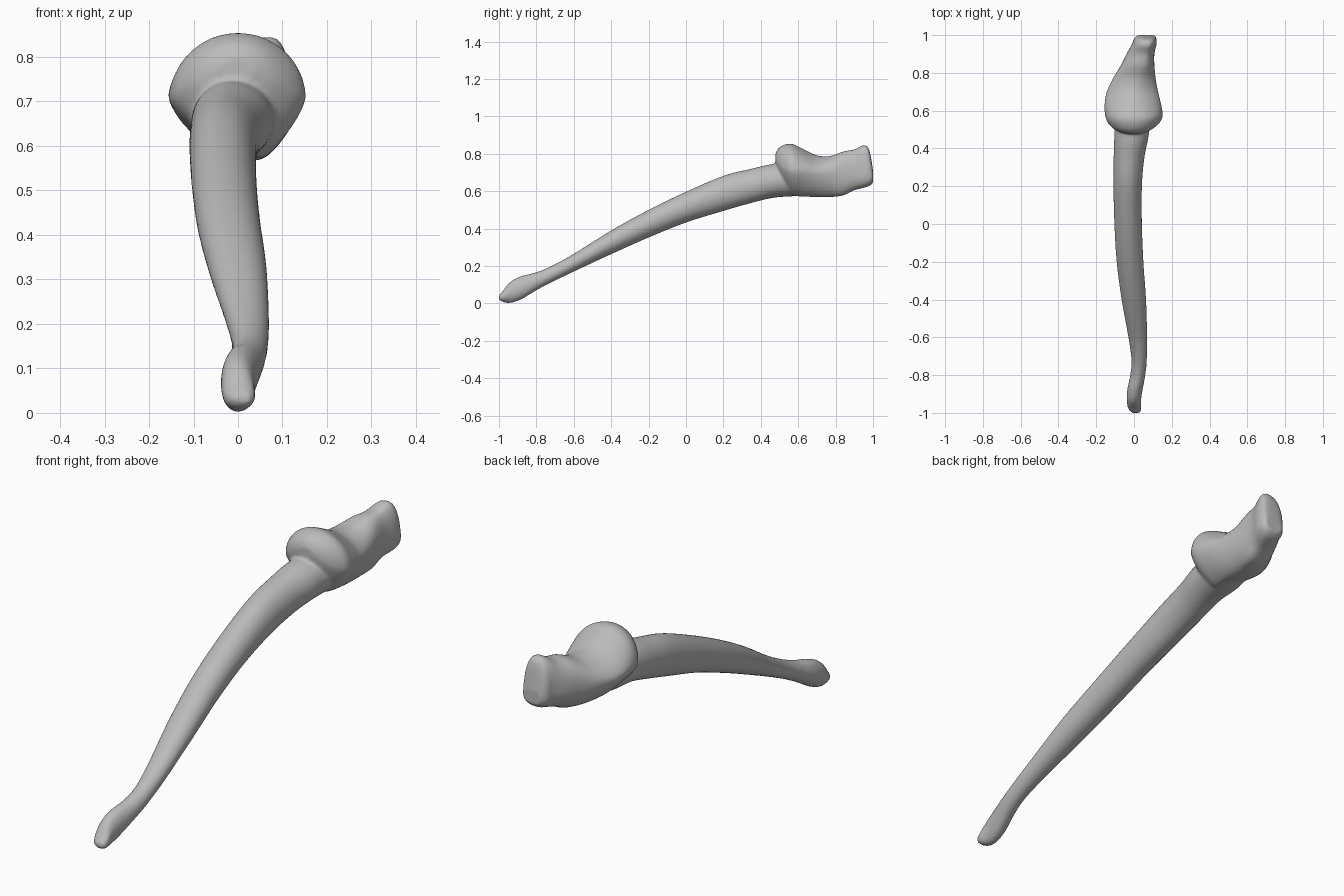
import bpy
import math

# Remove the default object
cube = bpy.data.objects.get("Cube")
if cube:
    bpy.data.objects.remove(cube)

SIDES = 40
STEPS = 6

bone = bpy.data.materials.new("bone_grey")
bone.use_nodes = True
grey = (0.5, 0.5, 0.5, 1)
bone.diffuse_color = grey
bone.node_tree.nodes["Principled BSDF"].inputs["Base Color"].default_value = grey


def spline(a, b, c, d, t):
    """Smooth value between b and c."""
    return b + t * (c - a + t * (2*a - 5*b + 4*c - d + t * (3*(b - c) + d - a))) / 2


def refine(rows):
    """Fill in smooth in-between cross-sections."""
    fine = []
    for i in range(len(rows) - 1):
        four = [rows[max(0, min(len(rows) - 1, i + k))] for k in (-1, 0, 1, 2)]
        for s in range(STEPS):
            fine.append([spline(*v, s / STEPS) for v in zip(*four)])
    return fine + [list(rows[-1])]


def ring(y, left, right, side, top_x, top, low_x, low, p_top, p_low):
    """One closed cross-section made of four rounded quarters."""
    points = []
    for i in range(SIDES):
        a = math.tau * i / SIDES
        c, s = math.cos(a), math.sin(a)
        p = p_top if s >= 0 else p_low
        mid, end = (top_x, top) if s >= 0 else (low_x, low)
        reach = (right if c >= 0 else left) - mid
        points.append((mid + reach * abs(c) ** (2 / p), y,
                       side + (end - side) * abs(s) ** (2 / p)))
    return points


def loft(name, rows):
    verts = [v for row in refine(rows) for v in ring(*row)]
    count = len(verts) // SIDES
    faces = [(r * SIDES + i, r * SIDES + (i + 1) % SIDES,
              (r + 1) * SIDES + (i + 1) % SIDES, (r + 1) * SIDES + i)
             for r in range(count - 1) for i in range(SIDES)]
    faces.append(tuple(reversed(range(SIDES))))
    faces.append(tuple(range(len(verts) - SIDES, len(verts))))
    mesh = bpy.data.meshes.new(name)
    mesh.from_pydata(verts, [], faces)
    mesh.materials.append(bone)
    obj = bpy.data.objects.new(name, mesh)
    bpy.context.collection.objects.link(obj)
    return obj


# Shaft with its small lower knob: y, left, right, bottom, top
shaft_rows = [
    (-1, -.01, .03, .02, .045),
    (-.98, -.03, .04, .008, .065),
    (-.94, -.038, .037, .002, .115),
    (-.88, -.036, .045, .022, .146),
    (-.8, -.02, .06, .07, .167),
    (-.72, -.014, .068, .112, .2),
    (-.6, -.03, .07, .17, .265),
    (-.4, -.066, .064, .263, .39),
    (-.2, -.092, .05, .352, .5),
    (0, -.104, .042, .432, .597),
    (.2, -.109, .042, .494, .682),
    (.35, -.108, .055, .537, .72),
    (.47, -.104, .078, .565, .745),
    (.6, -.1, .09, .575, .74),
    (.7, -.06, .08, .59, .7),
]
shaft = loft("shaft", [
    (y, l, r, (lo + hi) / 2, (l + r) / 2, hi, (l + r) / 2, lo, 2, 2)
    for y, l, r, lo, hi in shaft_rows])

# Hooked head: y, left, right, side height, top x, top, low x, low, roundness
head_rows = [
    (.478, -.04, .04, .77, 0, .8, 0, .745, 2),
    (.495, -.095, .085, .745, 0, .83, 0, .67, 2),
    (.53, -.135, .13, .72, 0, .85, .01, .6, 2),
    (.57, -.152, .152, .71, 0, .852, .03, .575, 2),
    (.63, -.157, .145, .71, 0, .824, .04, .571, 1.7),
    (.7, -.145, .128, .7, 0, .792, .04, .568, 1.6),
    (.77, -.112, .115, .7, .02, .788, .04, .568, 1.8),
    (.84, -.07, .108, .7, .045, .812, .05, .577, 2.2),
    (.9, -.04, .108, .7, .06, .823, .05, .605, 2.2),
    (.95, -.012, .119, .7, .07, .846, .06, .618, 2.4),
    (.98, 0, .119, .69, .07, .82, .06, .628, 2.5),
    (1, .02, .11, .68, .065, .71, .06, .645, 2.5),
]
head = loft("head", [(*row, 1.4 + max(0, row[0] - .6) * 3) for row in head_rows])

# Fuse both parts into one softly blended surface
bpy.ops.object.select_all(action='DESELECT')
shaft.select_set(True)
head.select_set(True)
bpy.context.view_layer.objects.active = shaft
bpy.ops.object.join()
shaft.name = "forearm_bone"
fuse = shaft.modifiers.new("fuse", 'REMESH')
fuse.mode = 'VOXEL'
fuse.voxel_size = 0.008
soften = shaft.modifiers.new("soften", 'SMOOTH')
soften.iterations = 4
for modifier in ("fuse", "soften"):
    bpy.ops.object.modifier_apply(modifier=modifier)
bpy.ops.object.shade_smooth_by_angle(angle=math.radians(40))
